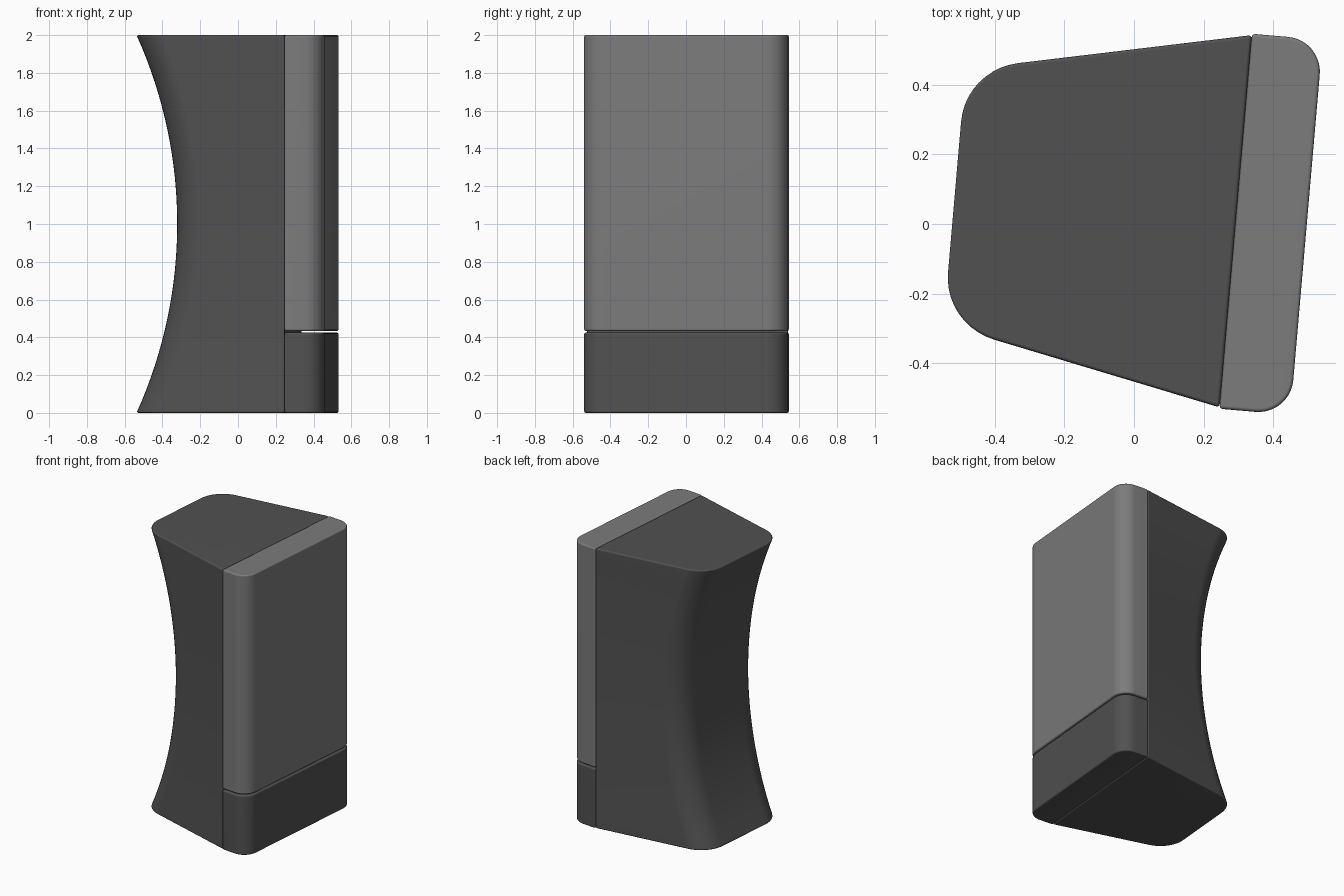
import bpy, bmesh
from math import radians, sin, tan, sqrt
from mathutils import Vector, Matrix

if "Cube" in bpy.data.objects:
    bpy.data.objects.remove(bpy.data.objects["Cube"])

TURN = Matrix.Rotation(radians(-4.95), 4, 'Z')   # whole model is turned slightly
MID = 0.033                                      # symmetry line in local y


def outline(corners, seg=10):
    """Closed outline from (x, y, radius) corners, with true arc fillets."""
    pts, n = [], len(corners)
    for i, (x, y, r) in enumerate(corners):
        p = Vector((x, y, 0))
        if r == 0:
            pts.append(p)
            continue
        a = (Vector((*corners[i - 1][:2], 0)) - p).normalized()
        b = (Vector((*corners[(i + 1) % n][:2], 0)) - p).normalized()
        h = a.angle(b) / 2
        c = p + (a + b).normalized() * r / sin(h)
        s = (p + a * r / tan(h) - c).normalized()
        e = (p + b * r / tan(h) - c).normalized()
        pts += [c + s.slerp(e, k / seg) * r for k in range(seg + 1)]
    return pts


def loft(name, rings, shade, bevel=0.01):
    """Skin stacked rings [(z, points)], cap the ends and soften sharp edges."""
    bm = bmesh.new()
    rows = [[bm.verts.new((p.x, p.y + MID, z)) for p in pts] for z, pts in rings]
    n = len(rows[0])
    for lo, hi in zip(rows, rows[1:]):
        for i in range(n):
            j = (i + 1) % n
            bm.faces.new((lo[i], lo[j], hi[j], hi[i]))
    bm.faces.new(rows[0][::-1])
    bm.faces.new(rows[-1])
    bmesh.ops.recalc_face_normals(bm, faces=bm.faces[:])
    sharp = [e for e in bm.edges if e.calc_face_angle(0) > radians(40)]
    bmesh.ops.bevel(bm, geom=sharp, offset=bevel, segments=3, profile=0.5,
                    affect='EDGES', clamp_overlap=True)
    bm.transform(TURN)
    me = bpy.data.meshes.new(name)
    bm.to_mesh(me)
    bm.free()
    ob = bpy.data.objects.new(name, me)
    bpy.context.collection.objects.link(ob)
    mat = bpy.data.materials.new(name + "_grey")
    mat.diffuse_color = (shade, shade, shade, 1)
    mat.use_nodes = True
    mat.node_tree.nodes["Principled BSDF"].inputs["Base Color"].default_value = mat.diffuse_color
    me.materials.append(mat)
    bpy.ops.object.select_all(action='DESELECT')
    ob.select_set(True)
    bpy.context.view_layer.objects.active = ob
    bpy.ops.object.shade_smooth_by_angle(angle=radians(50))
    ob.modifiers.new("flat_caps", 'WEIGHTED_NORMAL').keep_sharp = True
    return ob


# Tapered body whose narrow side is scooped by a large vertical arc;
# the narrow side keeps its width, so the flanks twist gently with height
FRONT, BACK, R = 0.29, -0.523, 2.41


def body_ring(z):
    x = BACK + sqrt(R * R - (z - 1) ** 2) - sqrt(R * R - 1)
    w = 0.367
    return outline([(FRONT, -0.536, 0), (FRONT, 0.536, 0),
                    (x, w, 0.184), (x, -w, 0.184)])


STEPS = 32
loft("body", [(2 * k / STEPS, body_ring(2 * k / STEPS)) for k in range(STEPS + 1)], 0.083)

# Face panels with rounded outer corners, split by a narrow gap
panel = outline([(FRONT, -0.54, 0), (0.494, -0.54, 0.1),
                 (0.494, 0.54, 0.1), (FRONT, 0.54, 0)])
loft("lower_panel", [(0, panel), (0.425, panel)], 0.083)
loft("upper_panel", [(0.434, panel), (2, panel)], 0.2)
